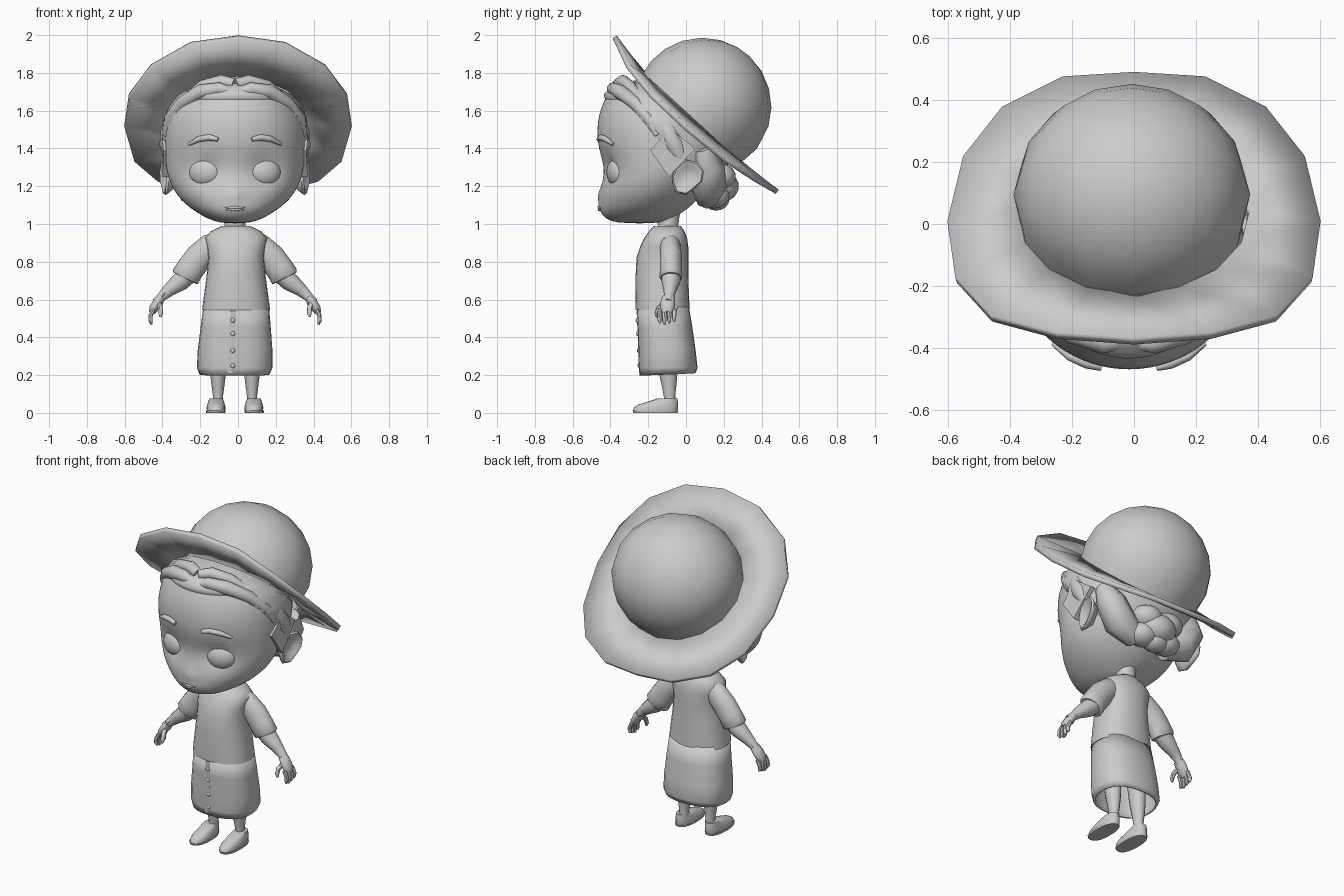
import bpy, bmesh, math
from mathutils import Vector, Matrix

if "Cube" in bpy.data.objects:
    bpy.data.objects.remove(bpy.data.objects["Cube"])

clay = bpy.data.materials.new("plain_grey")
clay.diffuse_color = (0.6, 0.6, 0.6, 1)
clay.use_nodes = True
clay.node_tree.nodes["Principled BSDF"].inputs["Base Color"].default_value = clay.diffuse_color
shift = -.016  # the figure stands slightly off the centre of the hat


def finish(name, bm, angle=40, thick=0, subdiv=0):
    bmesh.ops.translate(bm, verts=bm.verts, vec=(shift, 0, 0))
    bmesh.ops.recalc_face_normals(bm, faces=bm.faces)
    me = bpy.data.meshes.new(name)
    bm.to_mesh(me)
    bm.free()
    me.materials.append(clay)
    ob = bpy.data.objects.new(name, me)
    bpy.context.collection.objects.link(ob)
    bpy.ops.object.select_all(action='DESELECT')
    ob.select_set(True)
    bpy.context.view_layer.objects.active = ob
    bpy.ops.object.shade_smooth_by_angle(angle=math.radians(angle))
    if thick:
        m = ob.modifiers.new("thickness", 'SOLIDIFY')
        m.thickness, m.offset = thick, 0
    if subdiv:
        m = ob.modifiers.new("subdivision", 'SUBSURF')
        m.levels = m.render_levels = subdiv
    return ob


def loft(rings, cap0=True, cap1=True):
    bm = bmesh.new()
    vs = [[bm.verts.new(p) for p in r] for r in rings]
    n = len(vs[0])
    for a, b in zip(vs, vs[1:]):
        for i in range(n):
            bm.faces.new((a[i], a[(i + 1) % n], b[(i + 1) % n], b[i]))
    if cap0:
        bm.faces.new(vs[0])
    if cap1:
        bm.faces.new(vs[-1])
    return bm


def sections(rows, seg=20, cx=0, power=1.0):
    """Horizontal oval rings from rows of (z, half width, front y, back y)."""
    rings = []
    for z, w, yf, yb in rows:
        ring = []
        for i in range(seg):
            t = math.tau * i / seg
            c, s = math.cos(t), math.sin(t)
            ring.append((cx + w * math.copysign(abs(c) ** power, c),
                         (yf + yb) / 2 + (yb - yf) / 2 * math.copysign(abs(s) ** power, s), z))
        rings.append(ring)
    return rings


def tube(name, pts, seg=10, flat=1.0):
    """Tapered tube along points (x, y, z, radius)."""
    P = [Vector(p[:3]) for p in pts]
    rings = []
    for i, p in enumerate(P):
        d = (P[min(i + 1, len(P) - 1)] - P[max(i - 1, 0)]).normalized()
        a = d.cross(Vector((0, 1, 0))).normalized()
        b = d.cross(a)
        r = pts[i][3]
        rings.append([p + a * r * math.cos(math.tau * k / seg) + b * r * flat * math.sin(math.tau * k / seg)
                      for k in range(seg)])
    return finish(name, loft(rings), 50)


def ball(name, loc, size, rot=0, seg=20):
    bm = bmesh.new()
    m = Matrix.Translation(loc) @ Matrix.Rotation(rot, 4, 'Z') @ Matrix.Diagonal((*size, 1))
    bmesh.ops.create_uvsphere(bm, u_segments=seg, v_segments=seg // 2, radius=1, matrix=m)
    return finish(name, bm, 60)


# Head with eye sockets, nose and lips
head_rows = [(1.003, .07, -.36, -.13), (1.025, .14, -.425, -.08), (1.06, .2, -.45, -.02), (1.09, .245, -.455, .02),
             (1.12, .275, -.455, .05), (1.15, .305, -.455, .08), (1.2, .335, -.447, .11), (1.25, .355, -.438, .14),
             (1.3, .365, -.436, .16), (1.36, .37, -.45, .18), (1.44, .372, -.472, .2), (1.54, .365, -.47, .21),
             (1.62, .335, -.45, .19), (1.69, .28, -.415, .15), (1.74, .2, -.365, .1), (1.765, .1, -.28, .03)]


def head_row(z):
    for a, b in zip(head_rows, head_rows[1:]):
        if a[0] <= z <= b[0]:
            f = (z - a[0]) / (b[0] - a[0])
            return [z] + [a[i] + f * (b[i] - a[i]) for i in (1, 2, 3)]


def face_y(x, z):
    _, w, yf, yb = head_row(z)
    return (yf + yb) / 2 - (yb - yf) / 2 * math.sqrt(max(0, 1 - (x / w) ** 2))


head = loft(sections(head_rows, 48))
for v in head.verts:
    if v.co.y < -.15:
        x, z = v.co.x, v.co.z
        v.co.y += .035 * math.exp(-((abs(x) - .15) / .07) ** 2 - ((z - 1.285) / .06) ** 2)
        v.co.y -= .025 * math.exp(-(x / .03) ** 2 - ((z - 1.15) / .03) ** 2)
        v.co.y -= .012 * math.exp(-(x / .05) ** 2 - ((z - 1.085) / .02) ** 2)
finish("head", head, 60, subdiv=1)

# Upper and lower lip
for z, n in ((1.087, "upper_lip"), (1.076, "lower_lip")):
    tube(n, [(x, face_y(x, z) - .006 + abs(x) * .1, z, .009 - abs(x) * .13) for x in (-.055, -.03, 0, .03, .055)], 8)

# Hair shell: swells behind the hairline and under the brim, sinks into the head elsewhere
hair = loft(sections([head_row(1.085 + .02 * i) for i in range(34)], 64))
for v in hair.verts:
    x, y, z = v.co
    hairline = max(1.09, 1.66 - 1.15 * max(0, y + .33))
    under_brim = 1.53 - .75 * (y - .06) - z if y > -.22 else 1
    depth = min(z - hairline + .02, under_brim + .02) / .04
    back = max(0, min(1, (y + .02) / .18)) * max(0, min(1, (z - 1.08) / .06))
    grow = -.02 + max(0, min(1, depth)) * (.037 + .04 * back)
    v.co += Vector((x, y + .13, 0)).normalized() * grow
finish("hair_shell", hair, 60)

# Low bun made of twisted lobes
for i, (x, y, z, r) in enumerate([(0, .175, 1.2, .105), (.08, .15, 1.15, .08), (-.08, .15, 1.15, .08),
                                  (0, .16, 1.13, .07), (.07, .18, 1.25, .085), (-.07, .18, 1.25, .085)]):
    ball("bun_lobe_%d" % (i + 1), (x, y, z), (r * 1.15, r, r * .85), seg=14)

ear_outline = [(-.053, 1.164), (-.07, 1.21), (-.074, 1.25), (-.053, 1.3), (-.005, 1.339), (.06, 1.33),
               (.095, 1.28), (.085, 1.225), (.048, 1.19), (0, 1.153)]
for s, side in ((1, "right"), (-1, "left")):
    # Swept front strands from the parting, side lock and sideburn plate
    tube(side + "_front_strand", [(s * .005, -.385, 1.69, .02), (s * .08, -.385, 1.715, .035),
         (s * .18, -.35, 1.70, .04), (s * .28, -.27, 1.64, .035), (s * .345, -.2, 1.56, .03), (s * .365, -.15, 1.47, .018)])
    tube(side + "_top_strand", [(s * .005, -.36, 1.74, .03), (s * .07, -.335, 1.755, .035),
         (s * .17, -.3, 1.73, .033), (s * .25, -.25, 1.67, .025)])
    tube(side + "_side_lock", [(s * .345, -.14, 1.56, .018), (s * .365, -.1, 1.5, .028),
         (s * .37, -.06, 1.42, .03), (s * .36, -.02, 1.33, .015)], 8, 1.6)
    outline = [(-.19, 1.39), (-.08, 1.5), (.05, 1.4), (-.09, 1.25)]
    finish(side + "_sideburn", loft([[(s * (x + (z - 1.38) * .03 - abs(y + .09) * .1), y, z) for y, z in outline]
                                     for x in (.34, .388)]))
    # Hair mass behind the ear
    tube(side + "_back_lock", [(s * .315, .09, 1.4, .05), (s * .285, .12, 1.3, .085),
         (s * .22, .12, 1.195, .095), (s * .1, .11, 1.14, .065)], 8)
    # Ear: outer rim flaring backwards with a hollow bowl
    finish(side + "_ear", loft([[(s * (x + k * .22 * y), .01 + k * (y - .01), 1.25 + k * (z - 1.25))
                                 for y, z in ear_outline]
                                for x, k in ((.32, .6), (.352, .9), (.368, 1), (.38, .9), (.376, .72), (.362, .55))]), 60)
    # Eye and eyebrow
    ball(side + "_eye", (s * .158, -.365, 1.273), (.087, .052, .075), s * .3, 24)
    tube(side + "_eyebrow", [(s * x, face_y(x, z) - .002, z, r) for x, z, r in
         ((.09, 1.448, .011), (.135, 1.458, .017), (.19, 1.45, .016), (.245, 1.422, .008))], 8)

    # Sleeve and forearm
    tube(side + "_sleeve", [(s * .07, -.09, .9, .06), (s * .13, -.085, .88, .07), (s * .19, -.08, .825, .074),
         (s * .235, -.08, .765, .074), (s * .262, -.08, .722, .076), (s * .266, -.08, .714, .068)], 14, .8)
    tube(side + "_forearm", [(s * .23, -.08, .75, .053), (s * .29, -.08, .695, .05), (s * .35, -.085, .65, .035),
         (s * .393, -.09, .61, .024), (s * .41, -.095, .585, .03)], 12)
    # Hand with four fingers and thumb
    tube(side + "_palm", [(s * .39, -.092, .612, .022), (s * .412, -.096, .582, .025),
         (s * .432, -.1, .55, .024), (s * .44, -.1, .53, .016)], 10, 1.6)
    for i in range(4):
        y = -.137 + i * .025
        tube("%s_finger_%d" % (side, i + 1), [(s * .43, y, .55, .012), (s * .447, y * 1.02, .515, .012),
             (s * .447, y * 1.03, .485 + .006 * abs(i - 1), .011), (s * .442, y, .468 + .008 * abs(i - 1), .006)], 7)
    tube(side + "_thumb", [(s * .405, -.115, .58, .014), (s * .395, -.145, .555, .014),
         (s * .393, -.155, .525, .012), (s * .396, -.155, .507, .006)], 7)

    # Leg and slip-on shoe
    finish(side + "_leg", loft(sections([(.04, .027, -.115, -.05), (.09, .027, -.118, -.057), (.15, .035, -.13, -.05),
           (.22, .043, -.145, -.045), (.4, .055, -.17, -.05)], 12, s * .09)))
    finish(side + "_shoe_sole", loft(sections([(0, .05, -.278, -.045), (.012, .052, -.283, -.042)], 20, s * .102, .85)))
    finish(side + "_shoe", loft(sections([(.012, .049, -.28, -.045), (.03, .05, -.275, -.042), (.045, .046, -.25, -.042),
           (.06, .042, -.2, -.043), (.075, .036, -.155, -.046)], 20, s * .1, .9)), 50)

# Bracelet on one wrist
finish("bracelet", loft([[Vector((-.385, -.09, .62)) + Matrix.Rotation(-.85, 3, 'Y') @ Vector(
    (r * math.cos(a), r * math.sin(a), h)) for a in [math.tau * k / 14 for k in range(14)]]
    for r, h in ((.028, -.008), (.034, 0), (.028, .008))]))

# Neck and shirt
finish("neck", loft(sections([(.92, .07, -.15, -.03), (.99, .056, -.15, -.04), (1.06, .06, -.16, -.03)], 14)))
shift = -.01
finish("shirt", loft(sections([(.545, .18, -.267, .018), (.6, .173, -.268, .017), (.72, .157, -.267, .012),
       (.82, .147, -.262, .012), (.88, .155, -.243, .012), (.925, .165, -.222, .006), (.96, .135, -.198, -.008),
       (.99, .075, -.172, -.028)], 24, power=.88)), 50)

# Skirt, open at the hem and leaning to one side
skirt = loft(sections([(.56, .168, -.255, .01), (.45, .18, -.25, .028), (.33, .192, -.247, .045),
                       (.24, .194, -.244, .055), (.21, .18, -.24, .045)], 24, power=.82), False, False)
for v in skirt.verts:
    v.co.x -= (.55 - v.co.z) * .025
    if v.co.z < .22:
        v.co.z += .05 * (v.co.y + .2) - .01
finish("skirt", skirt, 50, thick=.012)

# Button placket and buttons
finish("placket", loft([[(x, y + (.55 - z) * .045, z) for x, z in ((-.03, .54), (.0, .54), (-.012, .21), (-.044, .21))]
                        for y in (-.262, -.25)]))
for i, z in enumerate((.49, .42, .33, .25)):
    ball("button_%d" % (i + 1), (-.017, -.261 + (.55 - z) * .045, z), (.013, .009, .013), seg=10)

# Hat crown: ball cut along a tilted base that sits higher in front
shift = -.007
centre = Vector((0, .088, 1.622))
across, back, up = Vector((1.05, 0, 0)), Vector((0, .8, -.6)), Vector((0, .6, .8))


def crown_ring(deg, r=.364):
    ring = []
    for a in [math.tau * k / 16 for k in range(16)]:
        t = math.radians(deg - max(0, deg - 70) * .16 * math.cos(a))
        ring.append(centre + up * r * math.cos(t) + r * math.sin(t) * (across * math.sin(a) - back * math.cos(a)))
    return ring


finish("hat_crown", loft([crown_ring(d) for d in (6, 22, 38, 54, 70, 88, 107)], True, False), 50)

# Hat brim: wide, swept up in front and down behind
shift = 0
half = [(0, -.378, 1.99), (.25, -.36, 1.955), (.46, -.305, 1.835), (.575, -.18, 1.68), (.6, 0, 1.51),
        (.55, .21, 1.34), (.425, .37, 1.235), (.23, .468, 1.18), (0, .483, 1.17)]
rim = [Vector(p) for p in half + [(-x, y, z) for x, y, z in half[7:0:-1]]]
finish("hat_brim", loft([crown_ring(105), rim], False, False), 40, thick=.028)
